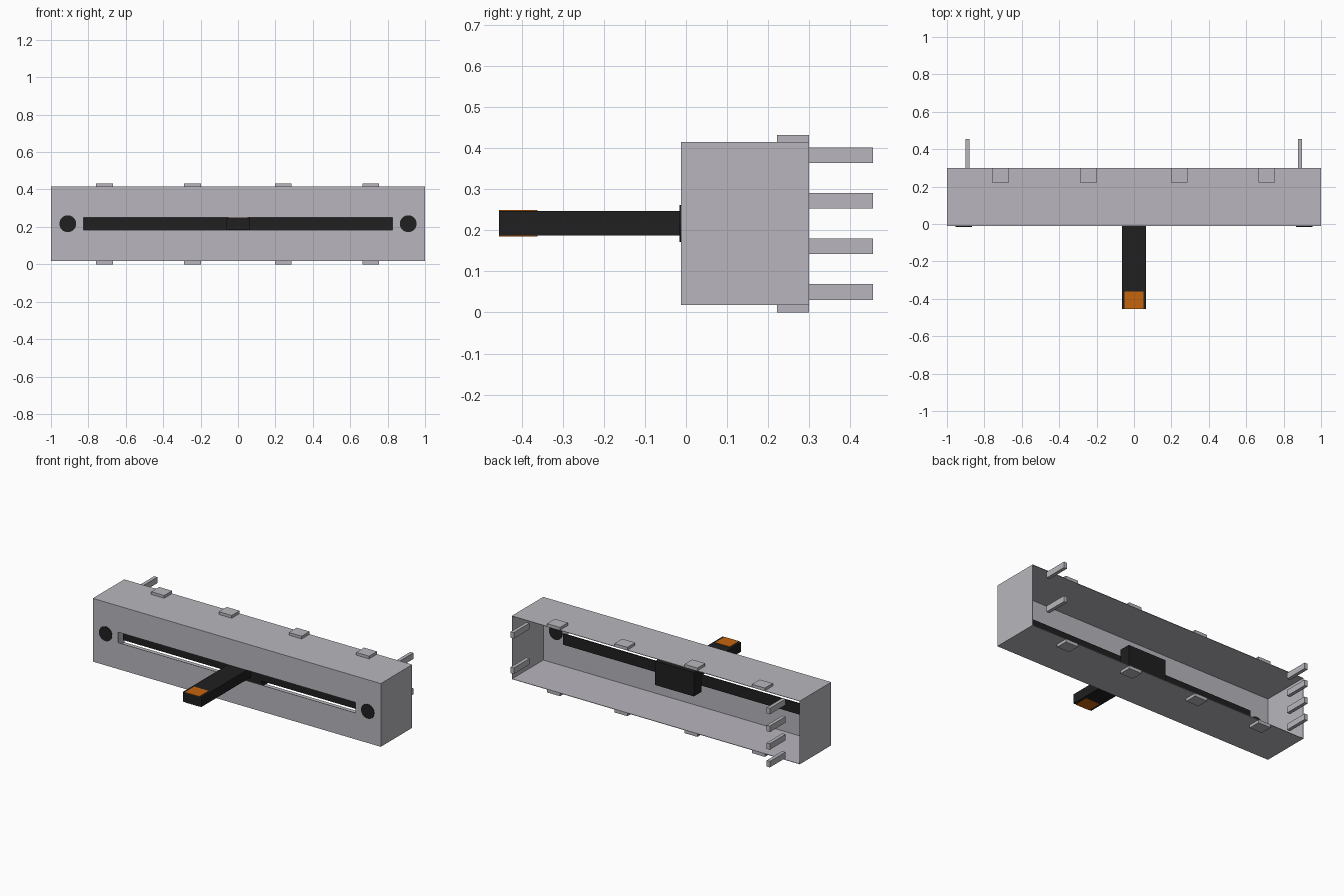
import bpy, bmesh, math

cube = bpy.data.objects.get("Cube")
if cube:
    bpy.data.objects.remove(cube, do_unlink=True)


def material(name, rgb):
    m = bpy.data.materials.new(name)
    m.use_nodes = True
    m.diffuse_color = (*rgb, 1)
    m.node_tree.nodes["Principled BSDF"].inputs["Base Color"].default_value = (*rgb, 1)
    return m


GREY = material("light grey metal", (0.48, 0.47, 0.51))
BLACK = material("black plastic", (0.014, 0.014, 0.014))
ORANGE = material("orange mark", (0.56, 0.13, 0.004))


def add_object(name, bm, mat):
    bmesh.ops.recalc_face_normals(bm, faces=bm.faces)
    mesh = bpy.data.meshes.new(name)
    bm.to_mesh(mesh)
    bm.free()
    mesh.materials.append(mat)
    ob = bpy.data.objects.new(name, mesh)
    bpy.context.collection.objects.link(ob)
    return ob


def box(name, x, y, z, mat):
    """Box from (low, high) ranges on each axis."""
    bm = bmesh.new()
    bmesh.ops.create_cube(bm, size=1)
    for v in bm.verts:
        v.co = [r[0] if c < 0 else r[1] for c, r in zip(v.co, (x, y, z))]
    return add_object(name, bm, mat)


def around(c, half):
    return (c - half, c + half)


FRONT, BACK, LOW, HIGH, MID = -0.012, 0.30, 0.018, 0.415, 0.217

# Housing: slotted front plate with its outer edge drawn back, open behind
bm = bmesh.new()
xs = (-1, -0.825, 0.825, 1)
zs = (LOW, 0.184, 0.25, HIGH)
grid = [[bm.verts.new((x, FRONT, z)) for x in xs] for z in zs]
for r in range(3):
    for c in range(3):
        if (r, c) != (1, 1):
            bm.faces.new((grid[r][c], grid[r][c + 1], grid[r + 1][c + 1], grid[r + 1][c]))
outer = {v for r in (0, 3) for v in grid[r]} | {row[c] for row in grid for c in (0, 3)}
rim = [e for e in bm.edges if e.is_boundary and all(v in outer for v in e.verts)]
drawn = bmesh.ops.extrude_edge_only(bm, edges=rim)["geom"]
for v in drawn:
    if isinstance(v, bmesh.types.BMVert):
        v.co.y = BACK
housing = add_object("housing", bm, GREY)
wall = housing.modifiers.new("wall", "SOLIDIFY")
wall.thickness = 0.003
wall.offset = -1

# Screws through the front plate
for side, x in (("right", -0.91), ("left", 0.91)):
    bpy.ops.mesh.primitive_cylinder_add(vertices=32, radius=0.045, depth=0.012,
                                        location=(x, -0.01, MID),
                                        rotation=(math.pi / 2, 0, 0))
    screw = bpy.context.object
    screw.name = side + "_screw"
    screw.data.materials.append(BLACK)
    bpy.ops.object.shade_smooth_by_angle()

# Dust strip behind the slot, carriage and lever
box("dust_strip", (-0.825, 0.825), (0.036, 0.041), (0.182, 0.252), BLACK)
box("carriage", around(0, 0.135), (0.041, 0.115), around(MID, 0.075), BLACK)
box("lever", around(0, 0.065), (-0.455, 0.041), around(MID, 0.03), BLACK)

# Coloured marks at the lever tip
box("upper_tip_mark", around(0, 0.05), (-0.455, -0.362), (0.246, 0.249), ORANGE)
box("lower_tip_mark", around(0, 0.05), (-0.455, -0.362), (0.185, 0.188), ORANGE)

# Folded tabs above and below the rear edge
for i, x in enumerate((-0.713, -0.244, 0.242, 0.71)):
    box(f"upper_tab_{i + 1}", around(x, 0.045), (0.222, BACK), (HIGH, 0.432), GREY)
    box(f"lower_tab_{i + 1}", around(x, 0.045), (0.222, BACK), (0, LOW), GREY)

# Terminal pins: four on one end, two on the other
levels = [0.383 - 0.111 * i for i in range(4)]
for side, x, heights in (("right", -0.89, levels), ("left", 0.888, levels[::2])):
    for i, z in enumerate(heights):
        box(f"{side}_pin_{i + 1}", around(x, 0.011), (BACK, 0.455), around(z, 0.019), GREY)
